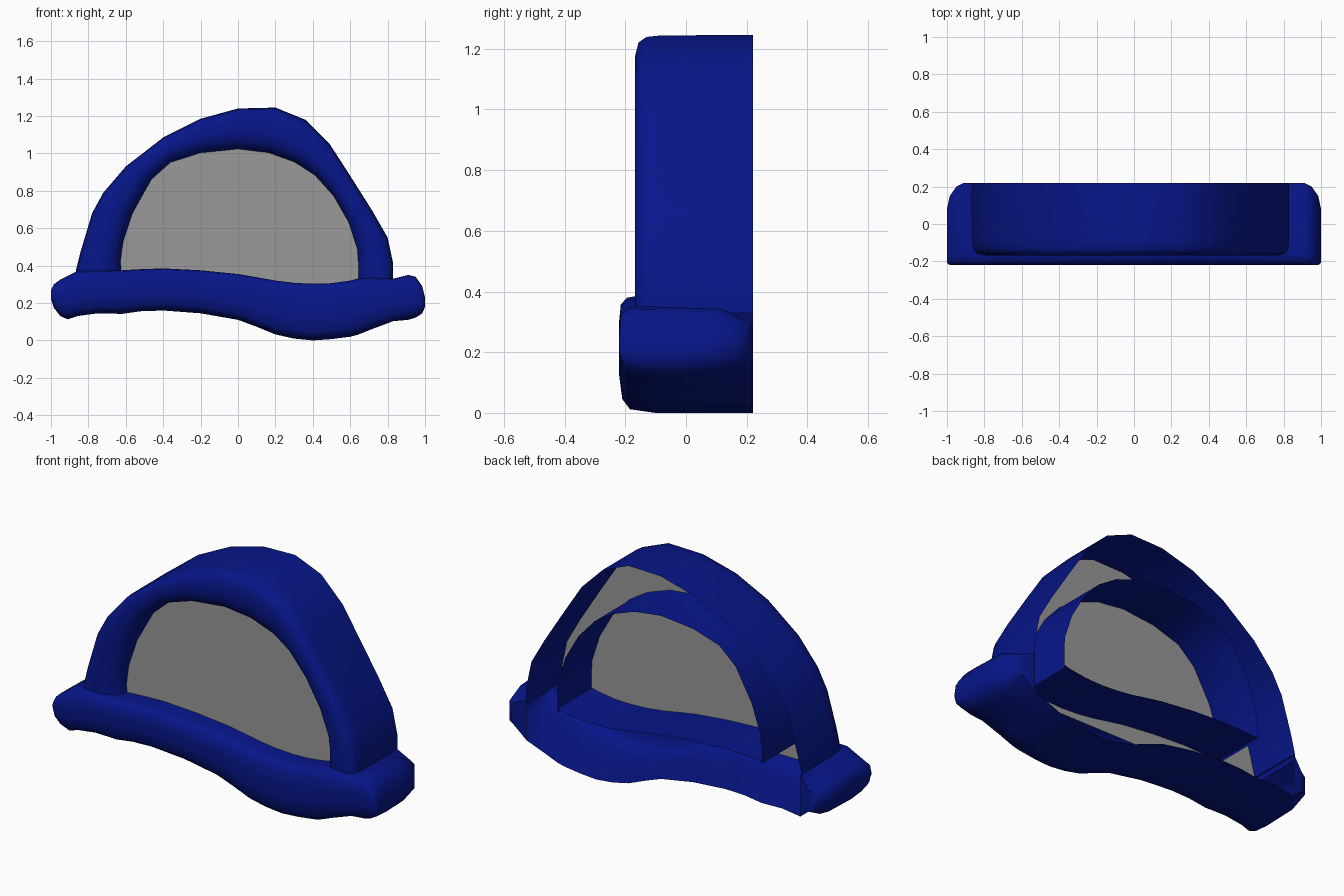
import bpy, bmesh, math

if "Cube" in bpy.data.objects:
    bpy.data.objects.remove(bpy.data.objects["Cube"])


def material(name, rgb):
    m = bpy.data.materials.new(name)
    m.diffuse_color = (*rgb, 1)
    m.use_nodes = True
    m.node_tree.nodes["Principled BSDF"].inputs["Base Color"].default_value = m.diffuse_color
    return m


blue = material("blue", (0.002, 0.008, 0.25))
grey = material("grey", (0.32, 0.32, 0.32))


def finish(name, bm, mat):
    bmesh.ops.recalc_face_normals(bm, faces=bm.faces)
    me = bpy.data.meshes.new(name)
    bm.to_mesh(me)
    bm.free()
    ob = bpy.data.objects.new(name, me)
    bpy.context.collection.objects.link(ob)
    me.materials.append(mat)
    bpy.ops.object.select_all(action='DESELECT')
    ob.select_set(True)
    bpy.context.view_layer.objects.active = ob
    bpy.ops.object.shade_smooth_by_angle(angle=math.radians(55))
    return ob


def mix(a, b, u):
    return (a[0] + (b[0] - a[0]) * u, a[1] + (b[1] - a[1]) * u)


# Arch outlines (x, z), paired point for point
outer = [(-.87, .34), (-.865, .38), (-.84, .48), (-.78, .68), (-.72, .79), (-.6, .93),
         (-.4, 1.085), (-.2, 1.185), (0, 1.24), (.2, 1.245), (.36, 1.18), (.49, 1.05),
         (.6, .88), (.72, .69), (.8, .55), (.83, .41), (.83, .34), (.83, .31)]
inner = [(-.62, .36), (-.62, .38), (-.625, .42), (-.61, .53), (-.56, .68), (-.46, .86),
         (-.36, .95), (-.2, 1.0), (0, 1.02), (.16, 1.0), (.3, .95), (.41, .88),
         (.51, .77), (.59, .63), (.635, .49), (.64, .42), (.64, .34), (.64, .31)]

# Arch: hollow shell, rounded front, open at the back
section = [(0, .22), (.003, -.08), (.025, -.13), (.1, -.157), (.3, -.168), (.58, -.168),
           (.8, -.155), (.94, -.12), (1, -.07), (1, .22)]
bm = bmesh.new()
rows = []
for o, i in zip(outer, inner):
    row = []
    for u, y in section:
        x, z = mix(o, i, u)
        row.append(bm.verts.new((x, y, z)))
    rows.append(row)
for a, b in zip(rows, rows[1:]):
    for k in range(len(section) - 1):
        bm.faces.new((a[k], a[k + 1], b[k + 1], b[k]))
finish("arch_frame", bm, blue)

# Sill: stations (x, top z, bottom z)
stations = [(-1, .27, .22), (-.985, .3, .175), (-.95, .325, .13), (-.91, .345, .113),
            (-.86, .37, .13), (-.75, .372, .145), (-.62, .375, .142), (-.52, .381, .156),
            (-.4, .385, .16), (-.2, .375, .145), (0, .355, .11), (.1, .338, .073),
            (.2, .32, .032), (.3, .308, .01), (.4, .303, 0), (.5, .306, .007),
            (.6, .32, .02), (.64, .33, .03), (.72, .335, .062), (.83, .33, .103),
            (.91, .35, .11), (.95, .34, .122), (.985, .29, .145), (1, .23, .18)]
front = [(-.1, -1), (-.185, -.92), (-.21, -.7), (-.22, -.2), (-.22, .3), (-.215, .75),
         (-.195, .95), (-.165, 1), (-.1, 1)]
bm = bmesh.new()
rows = []
for x, t, b in stations:
    e = abs(x)
    mid, h = (t + b) / 2, (t - b) / 2
    back, f = .22, 1
    if e > .9:
        back = {.91: .22, .95: .2, .985: .15}.get(e, .08)
        f = 1 if e < .99 else .94
    # back edges round off towards the closed end knobs
    r, q = (.5, .94) if e > .9 else (1, 1)
    loop = [(back, -r), (back - .1, -q)] + [(y * f, s) for y, s in front]
    loop += [(back - .1, q), (back, r)]
    rows.append([bm.verts.new((x, y, mid + h * s)) for y, s in loop])
n = len(rows[0])
for j in range(len(rows) - 1):
    a, b = rows[j], rows[j + 1]
    xm = (stations[j][0] + stations[j + 1][0]) / 2
    is_end = xm < -.86 or xm > .83
    in_opening = -.62 < xm < .64
    for k in range(n):
        if k == n - 1 and not is_end:
            continue                      # open back
        if k in (n - 3, n - 2) and not (is_end or in_opening):
            continue                      # gap between the two arch walls
        m = (k + 1) % n
        bm.faces.new((a[k], a[m], b[m], b[k]))
bm.faces.new(rows[0])
bm.faces.new(rows[-1])
finish("sill", bm, blue)

# Pane: flat grey sheet behind the arch front
bm = bmesh.new()
pts = [mix(o, i, .03) for o, i in zip(outer, inner)][1:-1]
pts = [(pts[0][0], .27)] + pts + [(pts[-1][0], .27)]
bm.faces.new([bm.verts.new((x, -.085, z)) for x, z in pts])
finish("window_pane", bm, grey)
